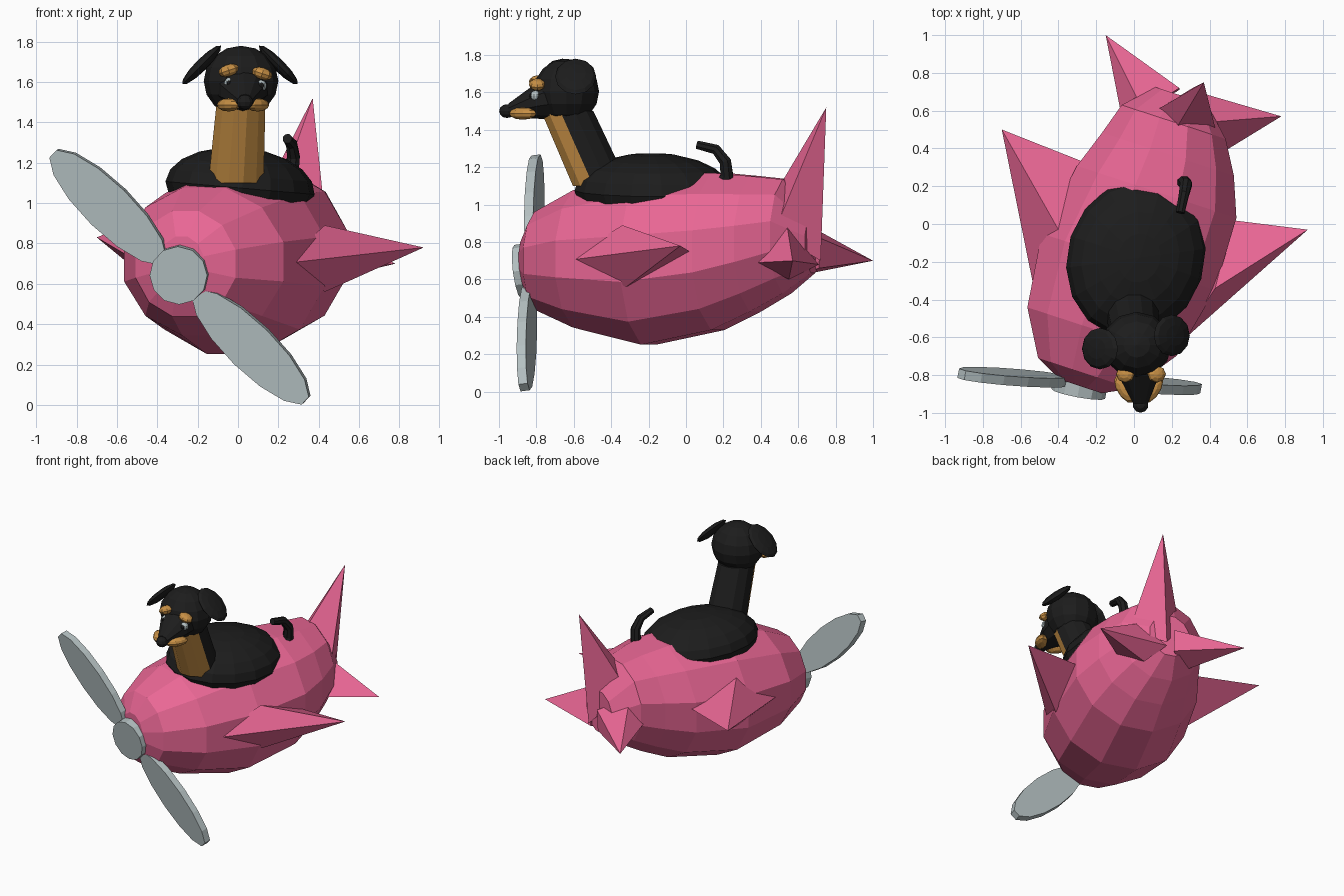
import bpy, bmesh
from math import sin, cos, pi, radians
from mathutils import Vector, Matrix

if "Cube" in bpy.data.objects:
    bpy.data.objects.remove(bpy.data.objects["Cube"])


def material(name, rgb):
    m = bpy.data.materials.new(name)
    m.diffuse_color = (*rgb, 1)
    m.use_nodes = True
    m.node_tree.nodes["Principled BSDF"].inputs["Base Color"].default_value = m.diffuse_color
    return m


PINK = material("pink", (0.82, 0.135, 0.30))
BLACK = material("black", (0.012, 0.012, 0.012))
TAN = material("tan", (0.58, 0.28, 0.06))
METAL = material("metal", (0.46, 0.53, 0.54))


def finish(name, bm, *mats):
    bmesh.ops.recalc_face_normals(bm, faces=bm.faces)
    me = bpy.data.meshes.new(name)
    bm.to_mesh(me)
    bm.free()
    for m in mats:
        me.materials.append(m)
    ob = bpy.data.objects.new(name, me)
    bpy.context.collection.objects.link(ob)
    return ob


def loft(name, rings, *mats):
    """Skin a list of equal-length point rings and cap both ends."""
    bm = bmesh.new()
    rows = [[bm.verts.new(p) for p in r] for r in rings]
    n = len(rows[0])
    for a, b in zip(rows, rows[1:]):
        for i in range(n):
            j = (i + 1) % n
            bm.faces.new((a[i], a[j], b[j], b[i]))
    bm.faces.new(rows[0])
    bm.faces.new(rows[-1])
    return finish(name, bm, *mats)


def ring(c, u, v, n):
    c, u, v = Vector(c), Vector(u), Vector(v)
    return [c + u * cos(2 * pi * (i + .5) / n) + v * sin(2 * pi * (i + .5) / n) for i in range(n)]


def ball(name, loc, radii, mat, rot=None, seg=12, rows=8, floor=-1):
    """Ellipsoid, optionally flattened below a local floor height."""
    bm = bmesh.new()
    bmesh.ops.create_uvsphere(bm, u_segments=seg, v_segments=rows, radius=1)
    for v in bm.verts:
        v.co.z = max(v.co.z, floor)
    bm.transform(Matrix.Translation(loc) @ (rot or Matrix()) @ Matrix.Diagonal((*radii, 1)))
    return finish(name, bm, mat)


def spike(name, tip, *base):
    bm = bmesh.new()
    for p in (tip, *base):
        bm.verts.new(p)
    bmesh.ops.convex_hull(bm, input=bm.verts)
    return finish(name, bm, PINK)


# Fuselage: elliptical rings (x, y, z, half width, half height) along a yawed axis
side = Vector((.95, -.31, 0))
stations = [(-.28, -.86, .70, .12, .14), (-.26, -.79, .70, .27, .27), (-.17, -.57, .71, .43, .38),
            (-.03, -.20, .71, .50, .475), (.12, .17, .75, .46, .435), (.18, .37, .79, .38, .375),
            (.21, .54, .83, .30, .315), (.25, .68, .79, .15, .16)]
loft("fuselage", [ring((x, y, z), side * w, (0, 0, h), 12) for x, y, z, w, h in stations], PINK)

# Wings and tail fins
spike("right_wing", (.92, -.03, .78), (.22, -.65, .70), (.43, -.34, .89), (.52, .02, .75), (.43, -.32, .56))
spike("left_wing", (-.70, .50, .83), (-.53, -.34, .73), (-.40, -.03, .95), (-.27, .33, .82), (-.42, -.02, .60))
spike("right_stabiliser", (.78, .57, .70), (.47, .38, .69), (.41, .54, .89), (.30, .71, .68), (.37, .55, .60))
spike("left_stabiliser", (-.15, 1.0, .70), (-.06, .54, .77), (.05, .60, .92), (.24, .72, .82),
      (.24, .71, .66), (.06, .60, .62))
spike("tail_fin", (.37, .75, 1.52), (.22, .50, 1.10), (.08, .58, .95), (.31, .72, .70), (.44, .47, .85))

# Propeller: hub plus two blades in the disc's own axes
hub = Vector((-.29, -.87, .645))
b = Vector((.715, -.04, -.70)).normalized()
n = Vector((-.18, -.975, -.13)).normalized()
n = (n - b * n.dot(b)).normalized()
w = n.cross(b)
loft("propeller_hub", [ring(hub + n * d, b * .145, w * .145, 12) for d in (-.06, .03)], METAL)
for label, s in (("upper", -1), ("lower", 1)):
    c = hub + b * (.495 * s) - n * .04 + Vector((-.005, 0, -.015))
    loft(label + "_blade", [ring(c + n * d, b * .39, w * .12, 14) for d in (-.025, .025)], METAL)

# Dog torso, flattened underneath
turn = Matrix.Rotation(radians(-18), 4, 'Z')
ball("dog_torso", (.01, -.18, 1.075), (.365, .425, .20), BLACK,
     Matrix.Rotation(radians(5), 4, 'Y') @ turn, 16, 10, floor=-.25)

# Neck with a tan chest panel on the forward faces
neck = loft("dog_neck", [ring(c, (r, 0, 0), (0, d, 0), 12) for c, r, d in
            (((-.01, -.455, 1.10), .142, .155), ((.015, -.635, 1.50), .125, .145))], BLACK, TAN)
for p in neck.data.polygons:
    p.material_index = int(p.normal.y < -.35 and abs(p.normal.z) < .8)

# Head, muzzle and nose
ball("dog_head", (.015, -.64, 1.605), (.185, .175, .175), BLACK)
loft("dog_muzzle", [ring(c, (r, 0, 0), (0, 0, h), 10) for c, r, h in
     (((.018, -.66, 1.59), .15, .14), ((.025, -.80, 1.555), .115, .095), ((.035, -.95, 1.505), .04, .035))], BLACK)
ball("dog_nose", (.035, -.957, 1.50), (.042, .042, .037), BLACK, seg=10, rows=6)

# Paired face parts: lips, brows, eyes, ears
for label, s in (("left", -1), ("right", 1)):
    yaw = Matrix.Rotation(radians(-32 * s), 4, 'Z')
    ball(label + "_lip", (.025 + .072 * s, -.873, 1.487), (.043, .085, .033), TAN, yaw, 10, 6)
    ball(label + "_brow", (.037 + .083 * s, -.795, 1.65 - .008 * s), (.052, .045, .03), TAN,
         Matrix.Rotation(radians(18 * s), 4, 'Y'), 8, 6)
    eye = Vector((.037 + .078 * s, -.805, 1.588 - .006 * s))
    ball(label + "_eye", eye, (.028, .028, .028), METAL, seg=10, rows=8)
    ball(label + "_pupil", eye + Vector((0, -.018, 0)), (.016, .016, .016), BLACK, seg=8, rows=6)
    slope = Matrix.Rotation(radians(45 * s), 4, 'Y')
    ball(label + "_ear", (.01 + .19 * s, -.625 + .035 * s, 1.685), (.135, .11, .03), BLACK, slope, 12, 6)

# Dog tail: tapering curved tube
path = [Vector(p) for p in ((.24, .16, 1.06), (.265, .22, 1.15), (.275, .21, 1.23), (.265, .16, 1.295), (.245, .06, 1.32))]
rings = []
for i, p in enumerate(path):
    d = (path[min(i + 1, 4)] - path[max(i - 1, 0)]).normalized()
    u = d.cross(Vector((1, 0, 0))).normalized()
    r = .044 - .005 * i
    rings.append(ring(p, u * r, d.cross(u) * r, 8))
loft("dog_tail", rings, BLACK)
